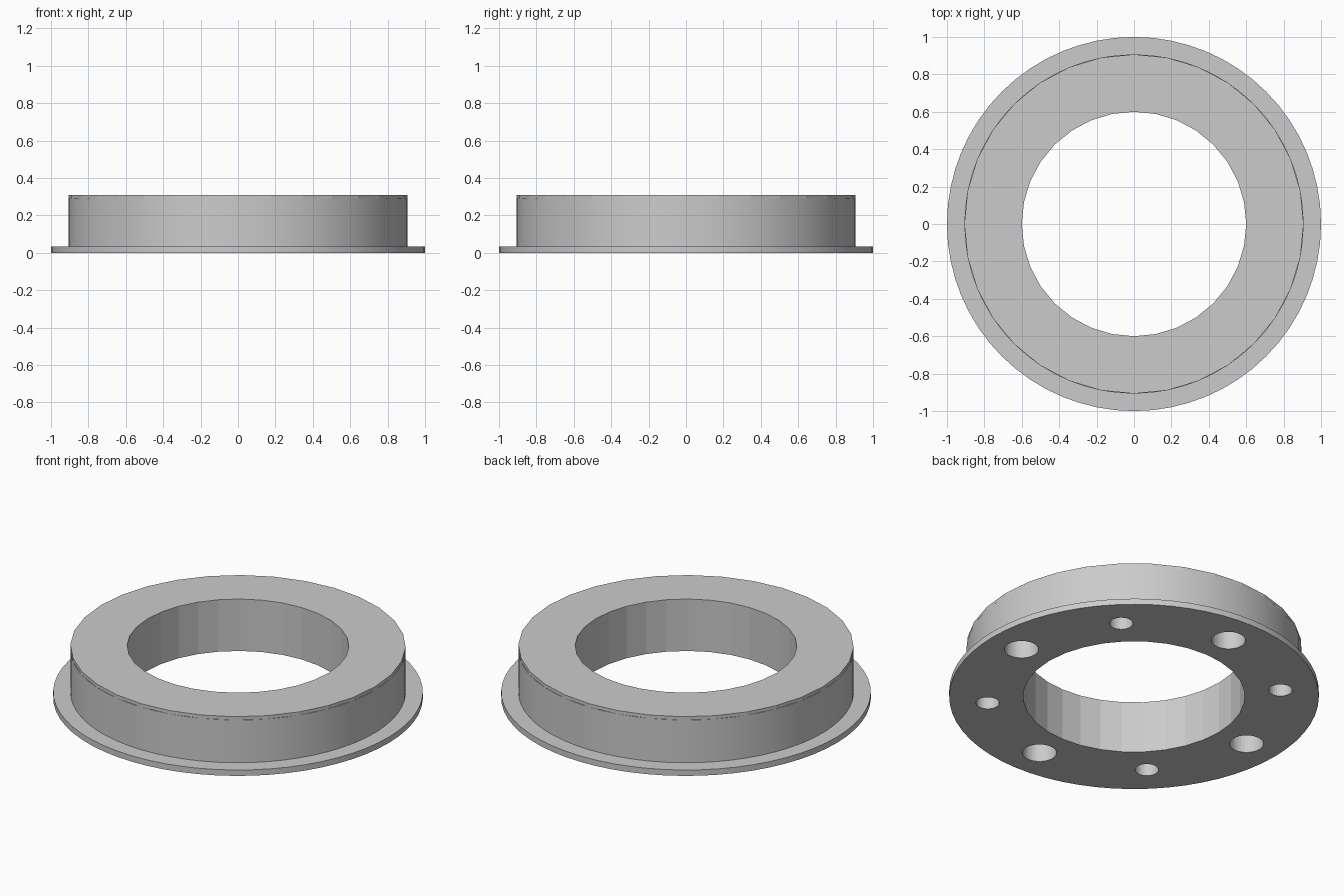
import bpy
import math

cube = bpy.data.objects.get("Cube")
if cube:
    bpy.data.objects.remove(cube, do_unlink=True)

# Dimensions
FLANGE_R, BODY_R, BORE_R = 1.0, 0.907, 0.6
FLANGE_TOP, BODY_TOP, CAP_TOP = 0.035, 0.29, 0.31
HOLE_CIRCLE = 0.795

grey = bpy.data.materials.new("plain grey")
grey.use_nodes = True
grey.diffuse_color = (0.6, 0.6, 0.6, 1)
grey.node_tree.nodes["Principled BSDF"].inputs["Base Color"].default_value = (0.6, 0.6, 0.6, 1)


def lathe(name, profile, sides):
    """Closed solid of stacked rings, given as (radius, height) pairs."""
    verts, faces = [], []
    for r, z in profile:
        for i in range(sides):
            a = math.tau * i / sides
            verts.append((r * math.cos(a), r * math.sin(a), z))
    for k in range(len(profile) - 1):
        for i in range(sides):
            j = (i + 1) % sides
            low, high = k * sides, (k + 1) * sides
            faces.append((low + i, low + j, high + j, high + i))
    faces.append(tuple(reversed(range(sides))))
    faces.append(tuple(range(len(verts) - sides, len(verts))))
    mesh = bpy.data.meshes.new(name)
    mesh.from_pydata(verts, [], faces)
    mesh.materials.append(grey)
    obj = bpy.data.objects.new(name, mesh)
    bpy.context.collection.objects.link(obj)
    return obj


def drill(obj, radius, bottom, top, sides, x=0.0, y=0.0):
    """Cut a round vertical hole out of obj."""
    cutter = lathe("hole_cutter", [(radius, bottom), (radius, top)], sides)
    cutter.location = (x, y, 0)
    cutter.hide_render = True
    mod = obj.modifiers.new("hole", "BOOLEAN")
    mod.operation = "DIFFERENCE"
    mod.solver = "EXACT"
    mod.object = cutter
    bpy.context.view_layer.objects.active = obj
    bpy.ops.object.modifier_apply(modifier=mod.name)
    bpy.data.objects.remove(cutter, do_unlink=True)


# Flanged ring with a central bore
body = lathe("flanged_ring", [(FLANGE_R, 0), (FLANGE_R, FLANGE_TOP),
                              (BODY_R, FLANGE_TOP), (BODY_R, BODY_TOP)], 64)
drill(body, BORE_R, -0.1, 0.5, 32)

# Eight holes from below, large and small in turn
for i in range(8):
    a = math.tau * i / 8
    radius = 0.063 if i % 2 else 0.092
    drill(body, radius, -0.1, 0.5, 32,
          HOLE_CIRCLE * math.cos(a), HOLE_CIRCLE * math.sin(a))

# Thin cap that closes the holes at the top
cap = lathe("top_cap", [(BODY_R, BODY_TOP), (BODY_R, CAP_TOP)], 32)
drill(cap, BORE_R, -0.1, 0.5, 32)

# Smooth round walls, crisp edges
for obj in (body, cap):
    bpy.ops.object.select_all(action="DESELECT")
    obj.select_set(True)
    bpy.context.view_layer.objects.active = obj
    bpy.ops.object.shade_smooth_by_angle(angle=math.radians(10))
